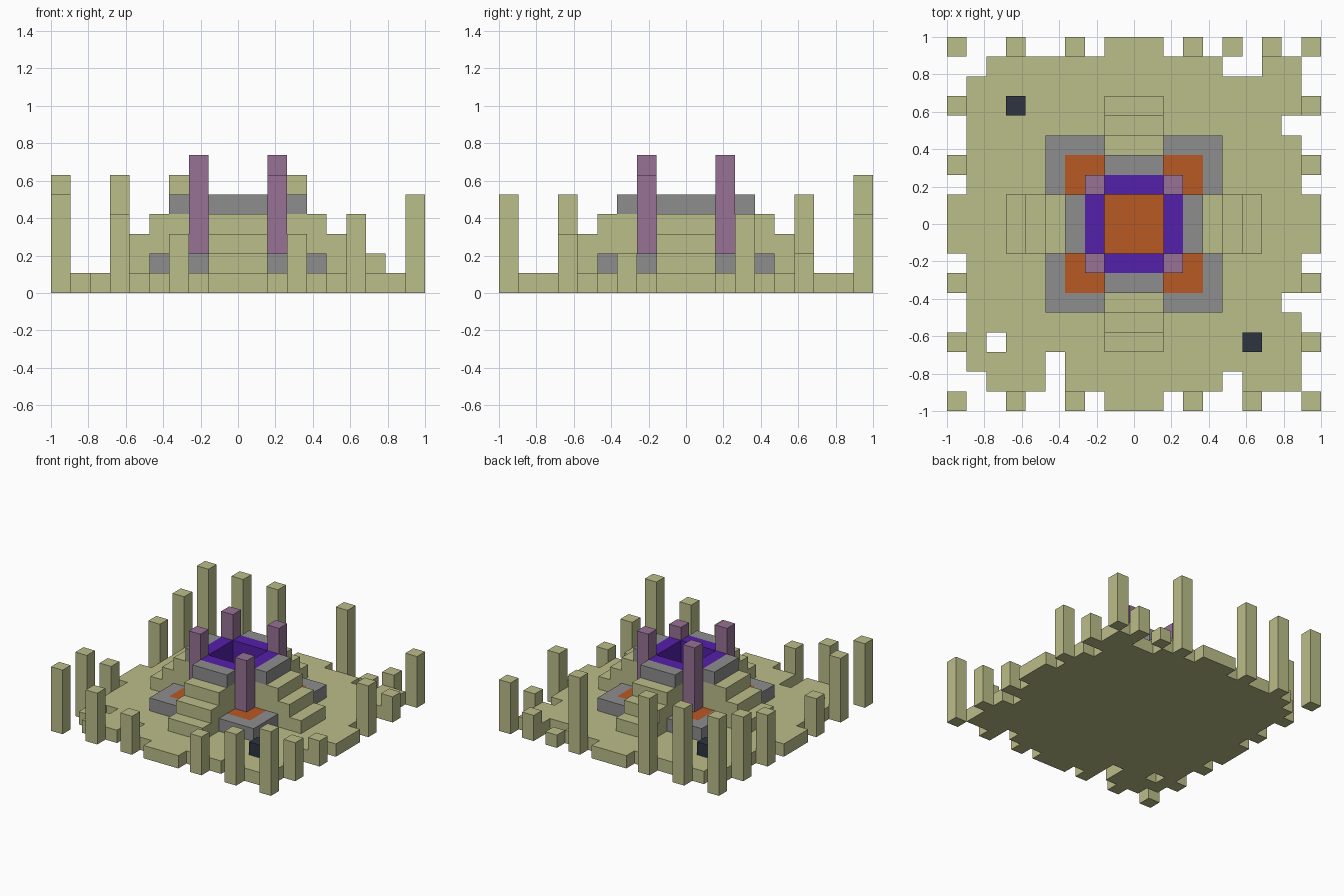
import bpy
import bmesh

U = 2 / 19  # size of one block

cube = bpy.data.objects.get("Cube")
if cube:
    bpy.data.objects.remove(cube, do_unlink=True)


def material(name, r, g, b):
    m = bpy.data.materials.new(name)
    m.use_nodes = True
    m.diffuse_color = (r, g, b, 1)
    m.node_tree.nodes["Principled BSDF"].inputs["Base Color"].default_value = (r, g, b, 1)
    return m


olive = material("pale olive stone", 0.50, 0.51, 0.25)
grey = material("grey stone", 0.27, 0.27, 0.27)
orange = material("burnt orange", 0.485, 0.10, 0.017)
violet = material("deep violet", 0.09, 0.014, 0.40)
rose = material("dusty purple", 0.31, 0.165, 0.30)
navy = material("dark navy", 0.026, 0.034, 0.053)


def finish(name, bm, mat):
    bmesh.ops.recalc_face_normals(bm, faces=bm.faces[:])
    mesh = bpy.data.meshes.new(name)
    bm.to_mesh(mesh)
    bm.free()
    mesh.materials.append(mat)
    obj = bpy.data.objects.new(name, mesh)
    bpy.context.collection.objects.link(obj)


def slab(name, cells, z0, z1, mat):
    """Raise a set of grid cells into one solid between two block levels."""
    bm = bmesh.new()
    for x, y in sorted(cells):
        corners = ((-.5, -.5), (.5, -.5), (.5, .5), (-.5, .5))
        bm.faces.new([bm.verts.new(((x + a) * U, (y + b) * U, z0 * U)) for a, b in corners])
    bmesh.ops.remove_doubles(bm, verts=bm.verts[:], dist=U / 100)
    top = bmesh.ops.extrude_face_region(bm, geom=bm.faces[:], use_keep_orig=True)
    verts = [v for v in top["geom"] if isinstance(v, bmesh.types.BMVert)]
    bmesh.ops.translate(bm, verts=verts, vec=(0, 0, (z1 - z0) * U))
    finish(name, bm, mat)


def rect(x0, x1, y0, y1):
    return {(x, y) for x in range(x0, x1 + 1) for y in range(y0, y1 + 1)}


def turn(cells, quarter):
    for _ in range(quarter):
        cells = {(-y, x) for x, y in cells}
    return cells


# Ground plate with crumbled edges and a path tab on every side
missing = {(-8, 8), (5, 8), (6, 8), (8, 5), (8, -4), (5, -8),
           (-4, -7), (-4, -8), (-7, -6), (-8, -8)}
ground = rect(-8, 8, -8, 8) - missing
for q in range(4):
    ground |= turn(rect(-1, 1, -9, -9), q)
ground.add((5, 9))
slab("ground_plate", ground, 0, 1, olive)

# Broken pillars around the edge: position -> height
pillars = {
    (-9, -9): 5, (-6, -9): 4, (-3, -9): 3, (3, -9): 3, (6, -9): 4, (9, -9): 5,
    (-9, -6): 5, (-9, -3): 3, (-9, 3): 4, (-9, 6): 5,
    (9, -6): 3, (9, -3): 2, (9, 3): 4, (9, 6): 2,
    (-9, 9): 6, (-6, 9): 6, (-3, 9): 6, (3, 9): 6, (7, 9): 2, (9, 9): 4,
}
for i, (cell, height) in enumerate(pillars.items()):
    slab(f"edge_pillar_{i + 1}", {cell}, 0, height, olive)

# Four sides: stairs climbing to a grey lintel
for q in range(4):
    for row, height in ((6, 2), (5, 3), (4, 4), (3, 4)):
        slab(f"stair_{q + 1}_row_{row}", turn(rect(-1, 1, -row, -row), q), 1, height, olive)
    slab(f"lintel_{q + 1}", turn(rect(-1, 1, -3, -3), q), 4, 5, grey)
    slab(f"shaft_wall_{q + 1}", turn(rect(-1, 1, -2, -2), q), 1, 5, violet)

# Four corners: grey plinth, orange inlay and a tall post
for q in range(4):
    inlay = rect(2, 3, -3, -2)
    slab(f"corner_plinth_{q + 1}", turn(rect(2, 4, -4, -2) - inlay, q), 1, 2, grey)
    slab(f"corner_inlay_{q + 1}", turn(inlay, q), 1, 2, orange)
    slab(f"corner_post_{q + 1}", turn({(2, -2)}, q), 2, 7 if q else 6, rose)

# Floor of the central shaft
slab("shaft_floor", rect(-1, 1, -1, 1), 1, 1.1, orange)

# Two dark blocks standing on the ground
slab("dark_block_front", {(6, -6)}, 1, 2, navy)
slab("dark_block_back", {(-6, 6)}, 1, 2, navy)
